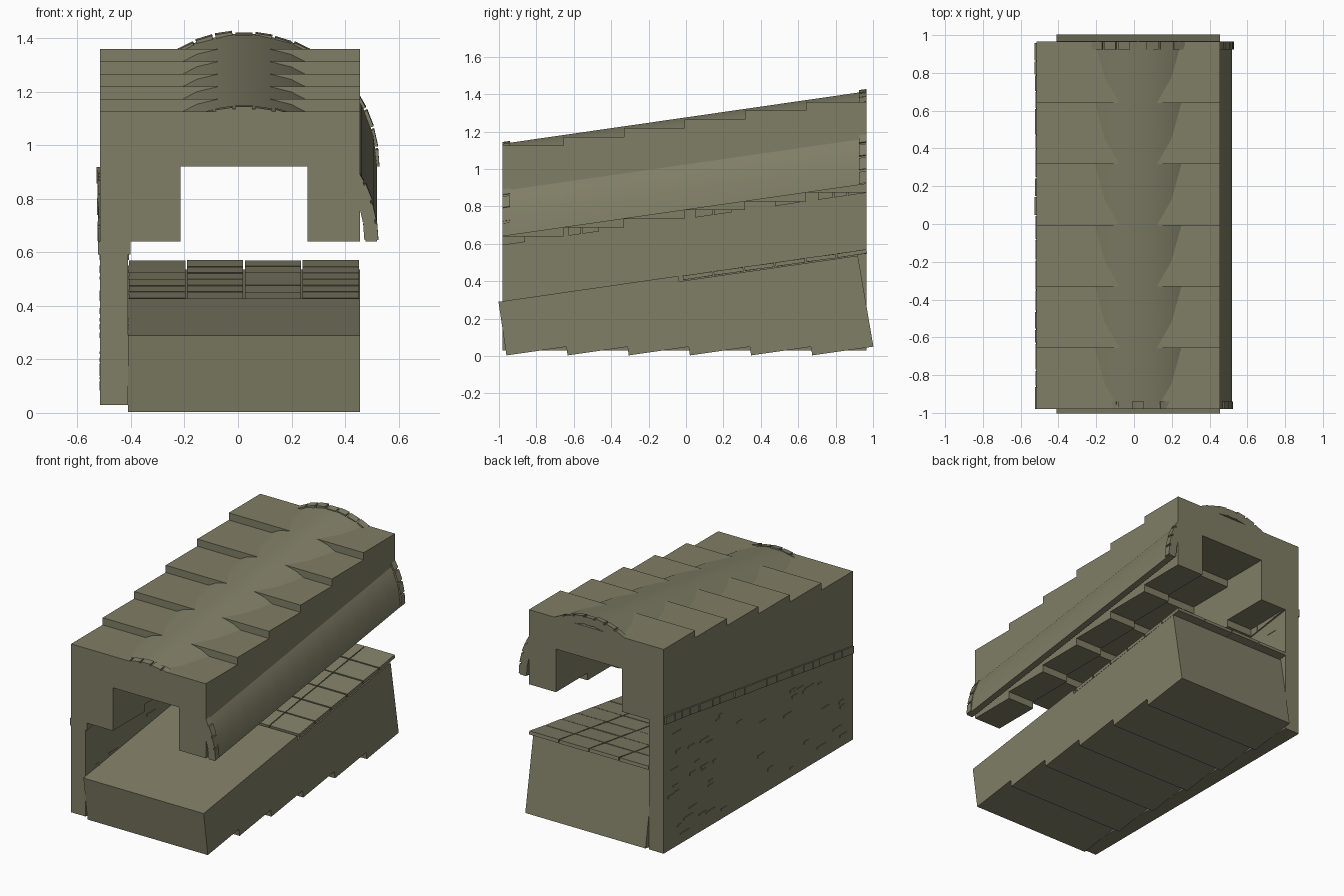
import bpy, bmesh, math, random
from mathutils import Matrix

random.seed(4)
cube = bpy.data.objects.get("Cube")
if cube:
    bpy.data.objects.remove(cube, do_unlink=True)

stone = bpy.data.materials.new("olive stone")
stone.use_nodes = True
COLOUR = (0.216, 0.209, 0.133, 1)
stone.diffuse_color = COLOUR
stone.node_tree.nodes["Principled BSDF"].inputs["Base Color"].default_value = COLOUR

SLOPE = 0.144
FRONT, BACK = -0.98, 0.965
LEFT, INNER, RIGHT = -0.515, -0.41, 0.455
CENTRE, RADIUS = 0.022, 0.5


def rise(y):
    return SLOPE * (y - FRONT)


def finish(name, bm, smooth=False):
    bmesh.ops.recalc_face_normals(bm, faces=bm.faces)
    mesh = bpy.data.meshes.new(name)
    bm.to_mesh(mesh)
    bm.free()
    mesh.materials.append(stone)
    obj = bpy.data.objects.new(name, mesh)
    bpy.context.collection.objects.link(obj)
    if smooth:
        bpy.ops.object.select_all(action='DESELECT')
        obj.select_set(True)
        bpy.context.view_layer.objects.active = obj
        bpy.ops.object.shade_smooth_by_angle(angle=math.radians(35))
    return obj


def loft(bm, first, second):
    """Solid between two matching outlines."""
    a = [bm.verts.new(p) for p in first]
    b = [bm.verts.new(p) for p in second]
    bm.faces.new(a)
    bm.faces.new(b[::-1])
    for i in range(len(a)):
        j = (i + 1) % len(a)
        bm.faces.new((a[i], a[j], b[j], b[i]))


def along_y(bm, outline, y0, y1, climb=True):
    """Extrude an x-z outline along y, optionally following the slope."""
    loft(bm, *[[(x, y, z + (rise(y) if climb else 0)) for x, z in outline]
               for y in (y0, y1)])


def along_x(bm, outline, x0, x1):
    loft(bm, *[[(x, y, z) for y, z in outline] for x in (x0, x1)])


def rect(x0, x1, z0, z1):
    return [(x0, z0), (x0, z1), (x1, z1), (x1, z0)]


def arc(a0, a1, r_in, r_out, steps):
    angles = [a0 + (a1 - a0) * i / steps for i in range(steps + 1)]
    ring = [(r_out, a) for a in angles] + [(r_in, a) for a in angles[::-1]]
    return [(CENTRE + r * math.cos(a), 0.64 + r * math.sin(a)) for r, a in ring]


# Stepped upper passage: six square arches, each higher than the last
length = (BACK - FRONT) / 6
for i in range(6):
    bm = bmesh.new()
    y0 = FRONT + i * length
    lift = rise(y0)
    outline = [(LEFT, 0.64), (LEFT, 1.125), (RIGHT, 1.125), (RIGHT, 0.64),
               (0.26, 0.64), (0.26, 0.92), (-0.215, 0.92), (-0.215, 0.64)]
    along_y(bm, [(x, z + lift) for x, z in outline], y0, y0 + length, False)
    finish(f"arch_block_{i + 1}", bm)

# Tall side wall
bm = bmesh.new()
along_x(bm, [(FRONT, 0.03), (BACK, 0.03), (BACK, 0.93), (FRONT, 0.65)], LEFT, INNER)
finish("side_wall", bm)

# Round vault climbing through the blocks, in twelve panels
for i in range(12):
    bm = bmesh.new()
    y0 = FRONT + i * length / 2
    along_y(bm, arc(0, math.pi, 0.455, RADIUS - 0.002, 13), y0, y0 + length / 2)
    finish(f"vault_panel_{i + 1}", bm, True)

# Rings of wedge stones at both ends of the vault
for name, y0, y1 in (("front_ring", FRONT, FRONT + 0.04),
                     ("back_ring", BACK - 0.04, BACK)):
    bm = bmesh.new()
    count = 21
    for i in range(count):
        a = math.pi * i / count
        outer = RADIUS + random.uniform(0.0, 0.01)
        along_y(bm, arc(a + 0.012, a + math.pi / count - 0.012, 0.45, outer, 1), y0, y1)
    finish(name, bm)

# Sloping string course of separate stones through the wall
bm = bmesh.new()
y = FRONT
while y < BACK - 0.02:
    end = min(y + random.uniform(0.07, 0.16), BACK)
    out = random.uniform(0.005, 0.013)
    along_y(bm, rect(LEFT - out, INNER + out, 0.592, 0.64), y, end - 0.006)
    y = end
finish("string_course", bm)

# Scattered thin stones standing just proud of the wall
bm = bmesh.new()
for i in range(45):
    y = random.uniform(FRONT + 0.02, BACK - 0.12)
    z = random.uniform(0.08, 0.54 + rise(y))
    size = random.uniform(0.03, 0.1)
    along_y(bm, rect(LEFT - 0.003, INNER + 0.003, z, z + random.uniform(0.006, 0.02)),
            y, y + size, False)
finish("wall_stones", bm)

# Sloping floor: six tilted blocks with a saw-tooth underside
pitch = 0.327


def floor_top(y):
    return 0.29 + SLOPE * (y + 1)


for i in range(6):
    bm = bmesh.new()
    y0 = -0.96 + i * pitch
    y1 = y0 + pitch
    top0, top1 = (y - SLOPE * floor_top(y) for y in (y0, y1))
    drop = 0.03 if i > 2 else 0
    along_x(bm, [(y0, 0.003), (y1, 0.05), (top1, floor_top(top1) - drop),
                 (top0, floor_top(top0) - drop)], INNER, RIGHT)
    finish(f"floor_block_{i + 1}", bm)

# Loose paving slabs on the back half of the floor
bm = bmesh.new()
wide, deep = (RIGHT - INNER) / 4, 0.165
for row in range(6):
    for col in range(4):
        x = INNER + (col + 0.5) * wide
        y = -0.02 + (row + 0.5) * deep
        tilt = math.atan(SLOPE) + random.uniform(-0.02, 0.02)
        place = (Matrix.Translation((x, y, floor_top(y) - 0.014))
                 @ Matrix.Rotation(tilt, 4, 'X')
                 @ Matrix.Diagonal((wide - 0.006, deep - 0.006, 0.022, 1)))
        bmesh.ops.create_cube(bm, size=1, matrix=place)
finish("paving_slabs", bm)
